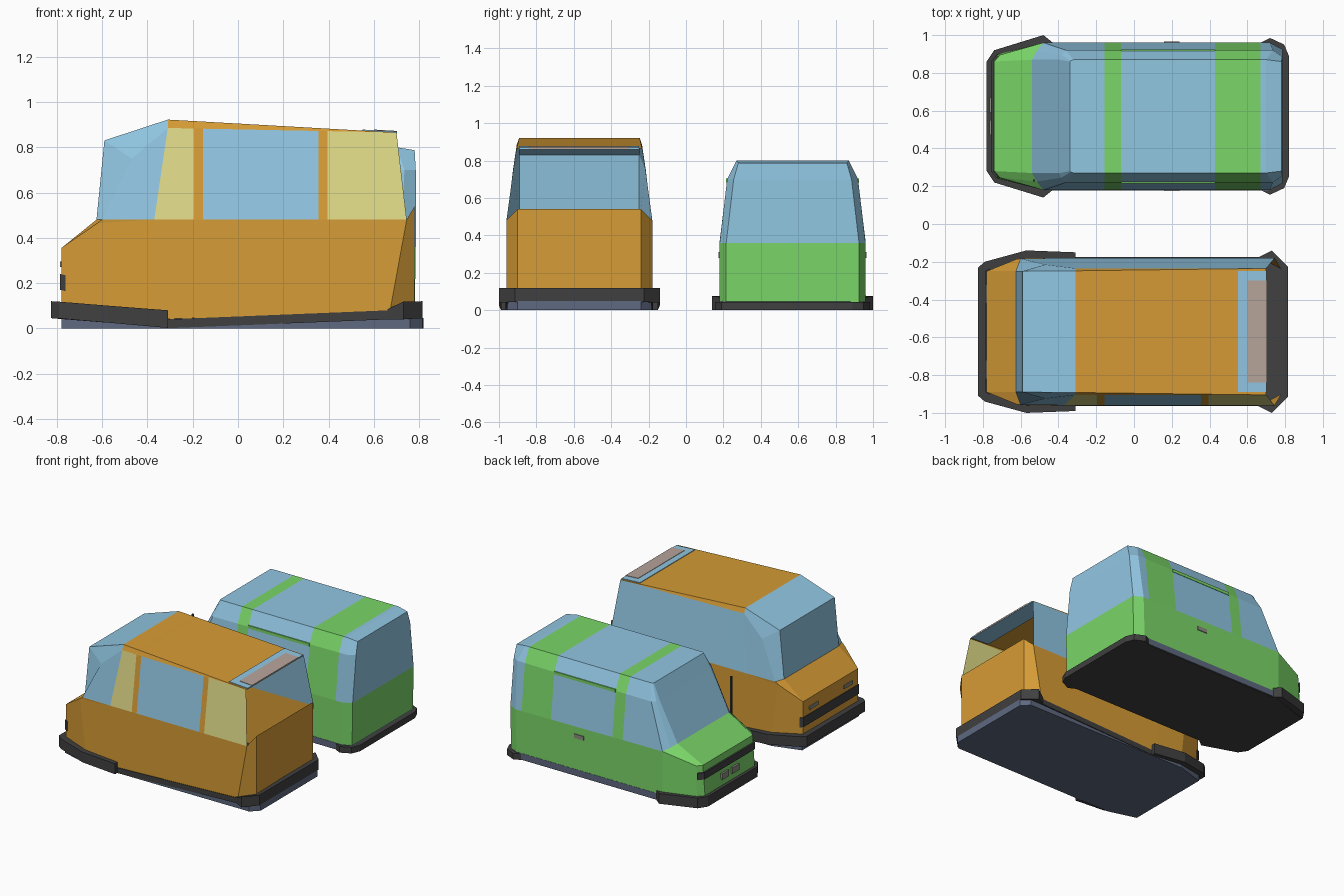
import bpy, bmesh

if "Cube" in bpy.data.objects:
    bpy.data.objects.remove(bpy.data.objects["Cube"])

def mat(name, r, g, b):
    m = bpy.data.materials.new(name)
    lin = lambda c: c / 12.92 if c <= 0.04045 else ((c + 0.055) / 1.055) ** 2.4
    m.diffuse_color = (lin(r), lin(g), lin(b), 1)
    m.use_nodes = True
    m.node_tree.nodes["Principled BSDF"].inputs["Base Color"].default_value = m.diffuse_color
    return m

ORANGE = mat("orange paint", .84, .61, .21)
GREEN = mat("green paint", .48, .84, .41)
BLUE = mat("blue glass", .57, .78, .89)
YELLOW = mat("yellow glass", .87, .85, .53)
BLACK = mat("bumper black", .25, .25, .25)
SLATE = mat("slate underside", .37, .41, .50)
PINK = mat("roof panel grey", .72, .65, .61)
GREY = mat("lamp grey", .55, .55, .50)

def finish(name, bm, mats):
    bmesh.ops.recalc_face_normals(bm, faces=bm.faces)
    me = bpy.data.meshes.new(name)
    bm.to_mesh(me)
    bm.free()
    for m in mats:
        me.materials.append(m)
    ob = bpy.data.objects.new(name, me)
    bpy.context.collection.objects.link(ob)
    return ob

def prism(name, half, cy, m):
    """Solid from half a plan outline of (x, y, z_low, z_high), mirrored about cy."""
    full = half + [(x, -y, a, b) for x, y, a, b in reversed(half)]
    bm = bmesh.new()
    lo = [bm.verts.new((x, cy + y, a)) for x, y, a, b in full]
    hi = [bm.verts.new((x, cy + y, b)) for x, y, a, b in full]
    n = len(full)
    bm.faces.new(lo)
    bm.faces.new(hi)
    for i in range(n):
        k = (i + 1) % n
        bm.faces.new((lo[i], lo[k], hi[k], hi[i]))
    return finish(name, bm, [m])

def box(name, x0, x1, y0, y1, z0, z1, m, z0b=None, z1b=None):
    """Box whose far-x end may sit at another height."""
    z0b = z0 if z0b is None else z0b
    z1b = z1 if z1b is None else z1b
    h = (y1 - y0) / 2
    return prism(name, [(x0, h, z0, z1), (x1, h, z0b, z1b)], (y0 + y1) / 2, m)

def loft(name, rings, splits, cy, mats, colour):
    """Van shell: half rings (nose to tail), extra side columns at splits."""
    full = []
    for r in rings:
        p, t = r[2], r[3]
        mid = [tuple(a + (b - a) * (x - p[0]) / (t[0] - p[0]) for a, b in zip(p, t)) for x in splits]
        full.append(r[:3] + mid + r[3:])
    bm = bmesh.new()
    seen = {}

    def v(p, s):
        key = (round(p[0], 4), round(cy + s * p[1], 4), round(p[2], 4))
        if key not in seen:
            seen[key] = bm.verts.new(key)
        return seen[key]

    def face(pts, c):
        vs = list(dict.fromkeys(v(p, s) for p, s in pts))
        if c is not None and len(vs) > 2:
            bm.faces.new(vs).material_index = mats.index(c)

    n = len(full[0])
    for i in range(len(full) - 1):
        a, b = full[i], full[i + 1]
        for s in (1, -1):
            for j in range(n - 1):
                face([(a[j], s), (a[j + 1], s), (b[j + 1], s), (b[j], s)], colour(i, j, s))
        for k, j in ((0, -1), (n - 1, n - 1)):
            face([(a[k], 1), (a[k], -1), (b[k], -1), (b[k], 1)], colour(i, j, 0))
    for r, i in ((full[0], -1), (full[-1], len(full) - 1)):
        for j in range(n - 1):
            face([(r[j], 1), (r[j + 1], 1), (r[j + 1], -1), (r[j], -1)], colour(i, j, 0))
    return finish(name, bm, mats)

# ---------- orange van ----------
CO = -.57
nose = (-.59, .32, .83)
tail = [(.745, .39, .48), (.78, .33, .54)]
top_tail = [(.70, .335, .865), (.70, .322, .866)]
orange_rings = [
    [(-.78, .32, .06), (-.57, .39, .05), (-.37, .39, .04), (.67, .39, .07), (.78, .33, .08)],
    [(-.78, .32, .355), (-.62, .385, .465), (-.37, .39, .48)] + tail,
    [(-.625, .32, .48), (-.60, .387, .48), (-.37, .39, .48)] + tail,
    [nose, (-.47, .355, .75), (-.31, .335, .885)] + top_tail,
    [nose, nose, (-.31, .322, .922)] + top_tail,
]

def orange_colour(i, j, s):
    if i == -1:
        return SLATE
    if i < 2:
        return ORANGE
    if i == 2:
        if j >= 7:
            return None  # open tailgate
        if s == -1:
            return {2: YELLOW, 3: ORANGE, 5: ORANGE, 6: YELLOW}.get(j, BLUE)
        return BLUE
    return BLUE if j <= 1 else ORANGE

loft("orange_van_body", orange_rings, [-.195, -.155, .355, .395], CO,
     [ORANGE, BLUE, YELLOW, SLATE], orange_colour)
prism("orange_van_floor", [(-.78, .33, 0, .05), (-.57, .39, 0, .05), (-.31, .39, 0, .02),
                           (.67, .385, 0, .05), (.76, .385, 0, .05), (.815, .33, 0, .05)], CO, SLATE)
prism("orange_van_sill", [(-.31, .394, .001, .04), (.67, .394, .04, .08)], CO, BLACK)
prism("orange_van_front_bumper", [(-.825, .34, .045, .12), (-.79, .37, .044, .118),
                                  (-.57, .43, .025, .10), (-.31, .42, .002, .08)], CO, BLACK)
prism("orange_van_rear_bumper", [(.66, .395, .04, .085), (.73, .43, .04, .118),
                                 (.815, .345, .045, .12)], CO, BLACK)
prism("orange_van_grille", [(-.786, .322, .17, .24), (-.762, .334, .165, .235)], CO, BLACK)
for y in (-.2, .2):
    box("orange_van_headlight", -.787, -.778, CO + y - .05, CO + y + .05, .27, .295, GREY)
# rear roof light with its panel
box("orange_van_roof_glass", .55, .702, CO - .32, CO + .32, .868, .878, BLUE, .860, .869)
box("orange_van_roof_panel", .60, .703, CO - .27, CO + .27, .87, .878, PINK, .862, .872)

# ---------- green van ----------
CG = .57
belt = [(-.48, .39, .37), (.72, .39, .36), (.785, .355, .36)]
green_rings = [
    [(-.76, .29, .04), (-.72, .33, .04), (-.48, .39, .04), (.71, .39, .04), (.78, .355, .04)],
    [(-.74, .29, .30), (-.71, .325, .30)] + belt,
    [(-.54, .30, .41), (-.515, .345, .39)] + belt,
    [(-.395, .30, .69), (-.385, .325, .69), (-.36, .35, .69), (.735, .35, .70), (.785, .315, .70)],
    [(-.34, .29, .80), (-.335, .295, .80), (-.32, .30, .80), (.70, .30, .80), (.78, .29, .787)],
]

def green_colour(i, j, s):
    if i < 2:
        return GREEN
    return GREEN if j in (3, 5) else BLUE

loft("green_van_body", green_rings, [-.155, -.07, .43, .67], CG, [GREEN, BLUE], green_colour)
prism("green_van_sill", [(-.75, .29, .005, .05), (-.47, .392, .005, .05),
                         (.71, .392, .005, .05), (.785, .355, .005, .045)], CG, SLATE)
prism("green_van_floor", [(-.77, .29, 0, .008), (-.47, .388, 0, .008),
                          (.71, .388, 0, .008), (.79, .355, 0, .008)], CG, BLACK)
prism("green_van_front_bumper", [(-.78, .29, .005, .08), (-.74, .35, .005, .08),
                                 (-.48, .43, 0, .075), (-.43, .39, 0, .07)], CG, BLACK)
prism("green_van_rear_bumper", [(.67, .39, 0, .045), (.72, .415, 0, .045),
                                (.795, .38, 0, .045), (.82, .32, 0, .045)], CG, BLACK)
prism("green_van_grille", [(-.756, .292, .20, .25), (-.722, .332, .20, .25)], CG, BLACK)
for y in (-.06, .06):
    box("green_van_headlight", -.766, -.752, CG + y - .04, CG + y + .04, .125, .17, GREY)
for s in (-1, 1):
    y = CG + s * .351
    box("green_van_gutter", -.07, .43, y - .004, y + .004, .682, .704, GREEN)
    y = CG + s * .391
    box("green_van_door_handle", .16, .24, y - .004, y + .004, .28, .31, GREY)
box("green_van_antenna", -.535, -.525, .225, .235, .36, .66, BLACK)
